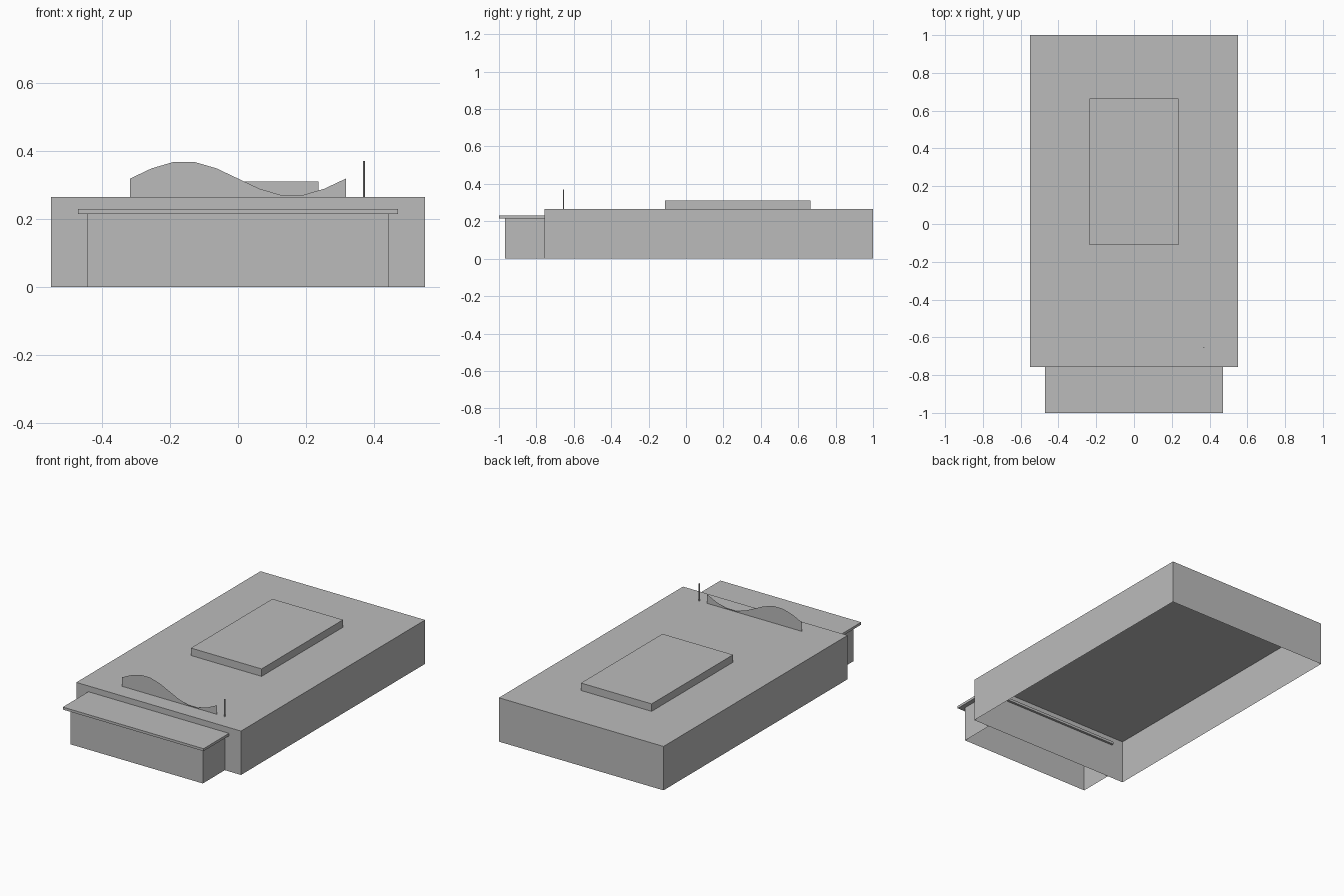
import bpy
import bmesh
import math

cube = bpy.data.objects.get("Cube")
if cube:
    bpy.data.objects.remove(cube, do_unlink=True)

grey = bpy.data.materials.new("plain grey")
grey.use_nodes = True
grey.diffuse_color = (0.5, 0.5, 0.5, 1)
grey.node_tree.nodes["Principled BSDF"].inputs["Base Color"].default_value = grey.diffuse_color


def finish(name, bm):
    mesh = bpy.data.meshes.new(name)
    bm.to_mesh(mesh)
    bm.free()
    mesh.materials.append(grey)
    obj = bpy.data.objects.new(name, mesh)
    bpy.context.collection.objects.link(obj)
    return obj


def box(name, half_width, y0, y1, z0, z1, open_bottom=False):
    """Box centred on x = 0, optionally a shell without its floor."""
    bm = bmesh.new()
    bmesh.ops.create_cube(bm, size=1)
    for v in bm.verts:
        v.co = (v.co.x * 2 * half_width,
                y0 + (v.co.y + 0.5) * (y1 - y0),
                z0 + (v.co.z + 0.5) * (z1 - z0))
    bm.normal_update()
    if open_bottom:
        floor = [f for f in bm.faces if f.normal.z < -0.9]
        bmesh.ops.delete(bm, geom=floor, context='FACES')
    return finish(name, bm)


ROOF = 0.265
FRONT = -0.757
SIGN_Y = -0.655

# Building shells, open underneath
box("main_hall", 0.55, FRONT, 1.0, 0, ROOF, open_bottom=True)
box("entrance_block", 0.442, -0.967, FRONT, 0, 0.215, open_bottom=True)

# Canopy runs slightly through the front wall
box("entrance_canopy", 0.47, -1.0, -0.743, 0.215, 0.23)
box("raised_roof", 0.236, -0.112, 0.665, ROOF, 0.31)

# Thin wave-topped panel standing on the roof
bm = bmesh.new()
steps, half = 10, 0.317
outline = [(-half, ROOF), (half, ROOF)]
for i in range(steps, -1, -1):
    t = i / steps
    outline.append((half * (2 * t - 1), 0.319 + 0.051 * math.sin(2 * math.pi * t)))
bm.faces.new([bm.verts.new((x, SIGN_Y, z)) for x, z in outline])
finish("wave_panel", bm)

# Slim pole beside the panel
bm = bmesh.new()
bmesh.ops.create_cone(bm, cap_ends=True, segments=8, radius1=0.003, radius2=0.003, depth=0.106)
pole = finish("roof_pole", bm)
pole.location = (0.37, SIGN_Y, ROOF + 0.053)
